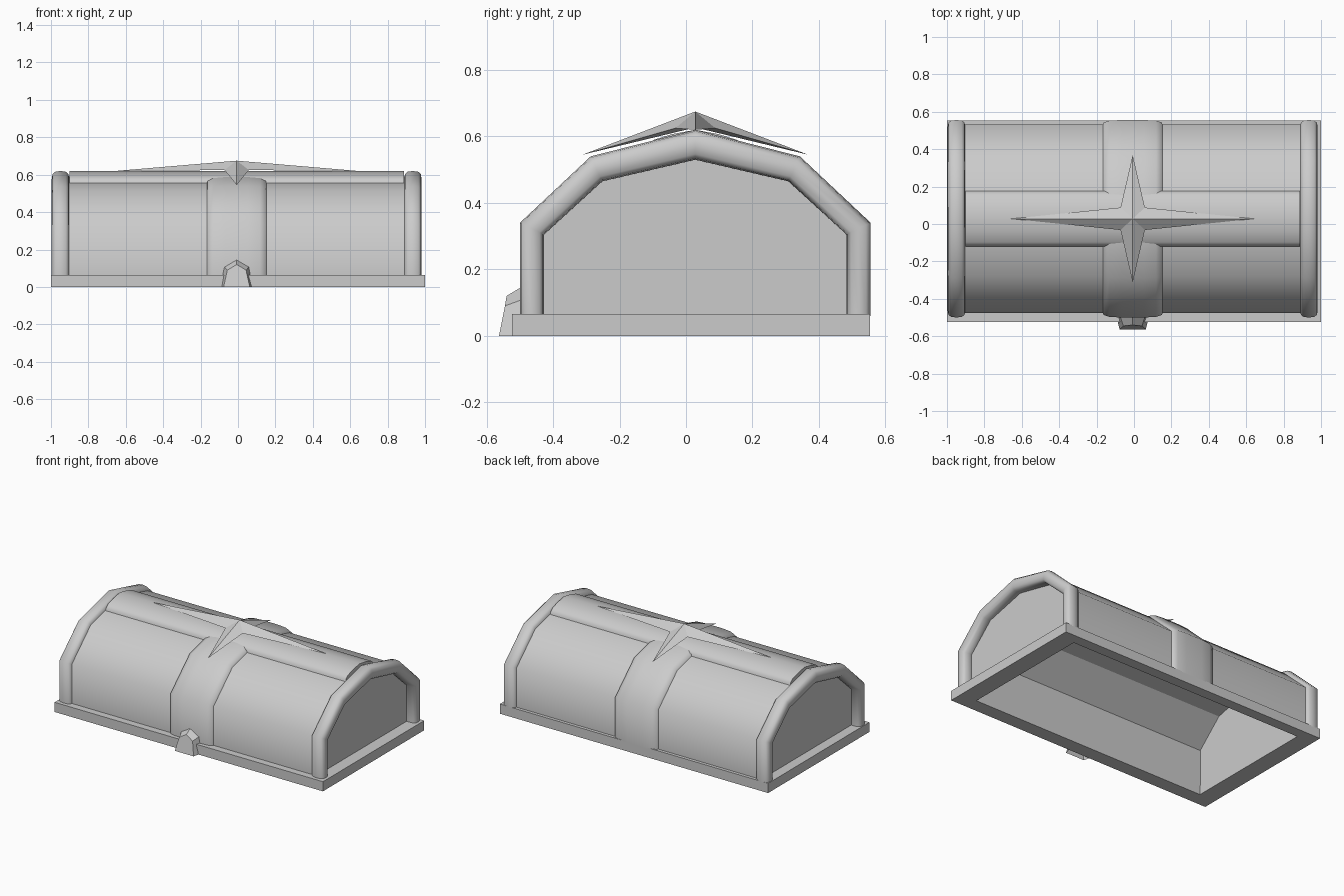
import bpy, bmesh, math
from mathutils import Vector

cube = bpy.data.objects.get("Cube")
if cube:
    bpy.data.objects.remove(cube, do_unlink=True)

grey = bpy.data.materials.new("plain_grey")
grey.use_nodes = True
tone = (0.6, 0.6, 0.6, 1)
grey.diffuse_color = tone
grey.node_tree.nodes["Principled BSDF"].inputs["Base Color"].default_value = tone

CX = -0.007   # middle of the lid across x
CY = 0.028    # ridge line
BASE = 0.06   # top of the rim, slightly overlapped

# Half arches as (distance from ridge, height), outermost and innermost
OUTER = [(0.528, BASE), (0.528, 0.34), (0.315, 0.54), (0, 0.62)]
INNER = [(0.455, BASE), (0.455, 0.305), (0.28, 0.465), (0, 0.53)]


def arch(t):
    """Full arch profile blended between inner (0) and outer (1)."""
    half = [Vector(a).lerp(Vector(b), t) for a, b in zip(INNER, OUTER)]
    return [(CY - d, z) for d, z in half] + [(CY + d, z) for d, z in half[-2::-1]]


def finish(name, bm, smooth=None):
    bmesh.ops.recalc_face_normals(bm, faces=bm.faces)
    mesh = bpy.data.meshes.new(name)
    bm.to_mesh(mesh)
    bm.free()
    mesh.materials.append(grey)
    obj = bpy.data.objects.new(name, mesh)
    bpy.context.collection.objects.link(obj)
    if smooth:
        bpy.ops.object.select_all(action="DESELECT")
        obj.select_set(True)
        bpy.context.view_layer.objects.active = obj
        bpy.ops.object.shade_smooth_by_angle(angle=math.radians(smooth))
    return obj


def loft(name, rings, closed=False, caps=False, smooth=None):
    """Skin a row of equal point rings; closed joins the last to the first."""
    bm = bmesh.new()
    rows = [[bm.verts.new(p) for p in ring] for ring in rings]
    pairs = list(zip(rows, rows[1:]))
    if closed:
        pairs.append((rows[-1], rows[0]))
    for a, b in pairs:
        for i in range(len(a) - 1):
            bm.faces.new((a[i], a[i + 1], b[i + 1], b[i]))
    if caps:
        bm.faces.new(rows[0])
        bm.faces.new(rows[-1])
    return finish(name, bm, smooth)


def sweep(name, section, **options):
    """Sweep a section of (x, arch blend) pairs over the arch."""
    return loft(name, [[(x, y, z) for y, z in arch(t)] for x, t in section], **options)


# Base rim: a rectangular frame with an open middle
def rectangle(x, y0, y1, z):
    return [(-x, y0, z), (x, y0, z), (x, y1, z), (-x, y1, z), (-x, y0, z)]


bm_rings = [rectangle(1, -0.524, 0.554, 0), rectangle(1, -0.524, 0.554, 0.065),
            rectangle(0.88, -0.43, 0.483, 0.065), rectangle(0.88, -0.43, 0.483, 0)]
loft("base_rim", bm_rings, closed=True)

# Curved cover with flat ends, and the hollow lining inside it
sweep("curved_cover", [(CX - 0.925, 0.68), (CX + 0.925, 0.68)], caps=True, smooth=50)
lining = sweep("inner_lining", [(-0.88, 0), (0.88, 0)], caps=True)
lining.data.flip_normals()

# Rounded end ribs
for name, side in (("right_rib", -1), ("left_rib", 1)):
    middle = CX + side * 0.942
    ring = []
    for k in range(12):
        a = math.tau * k / 12
        c, s = math.cos(a), math.sin(a)
        ring.append((middle + 0.047 * math.copysign(abs(c) ** 0.7, c),
                     0.5 + 0.5 * math.copysign(abs(s) ** 0.7, s)))
    sweep(name, ring, closed=True, smooth=50)

# Wide centre strap with soft edges
half = [(0.162, 0.6), (0.155, 0.82), (0.125, 0.95), (0.06, 1)]
sweep("centre_strap", [(CX - x, t) for x, t in half]
      + [(CX + x, t) for x, t in reversed(half)], smooth=50)

# Ridge beam between the ribs
half = [(0.15, 0.54), (0.147, 0.57), (0.125, 0.59), (0.07, 0.607), (0, 0.62)]
beam = [(CY - d, z) for d, z in half] + [(CY + d, z) for d, z in half[-2::-1]]
loft("ridge_beam", [[(x, y, z) for y, z in beam] for x in (CX - 0.895, CX + 0.895)],
     caps=True, smooth=50)

# Four-pointed star ornament
bm = bmesh.new()
outline = [(0.65, 0, 0.62), (0.065, 0.06, 0.625), (0, 0.34, 0.545), (-0.065, 0.06, 0.625),
           (-0.65, 0, 0.62), (-0.065, -0.06, 0.625), (0, -0.34, 0.545), (0.065, -0.06, 0.625)]
edge = [bm.verts.new((CX + x, CY + y, z)) for x, y, z in outline]
top = bm.verts.new((CX, CY, 0.675))
low = bm.verts.new((CX, CY, 0.627))
for i, v in enumerate(edge):
    w = edge[(i + 1) % len(edge)]
    bm.faces.new((v, w, top))
    bm.faces.new((w, v, low))
finish("star_ornament", bm)

# Faceted front latch: a small face plate bevelled back to a wider outline
back = [(0.088, 0), (0.068, 0.11), (0, 0.15), (-0.068, 0.11), (-0.088, 0)]
face = [(0.07, 0, -0.563), (0.05, 0.09, -0.545), (0, 0.12, -0.54),
        (-0.05, 0.09, -0.545), (-0.07, 0, -0.563)]
loft("front_latch", [[(CX + x, -0.49, z) for x, z in back],
                     [(CX + x, y, z) for x, z, y in face]], caps=True)
